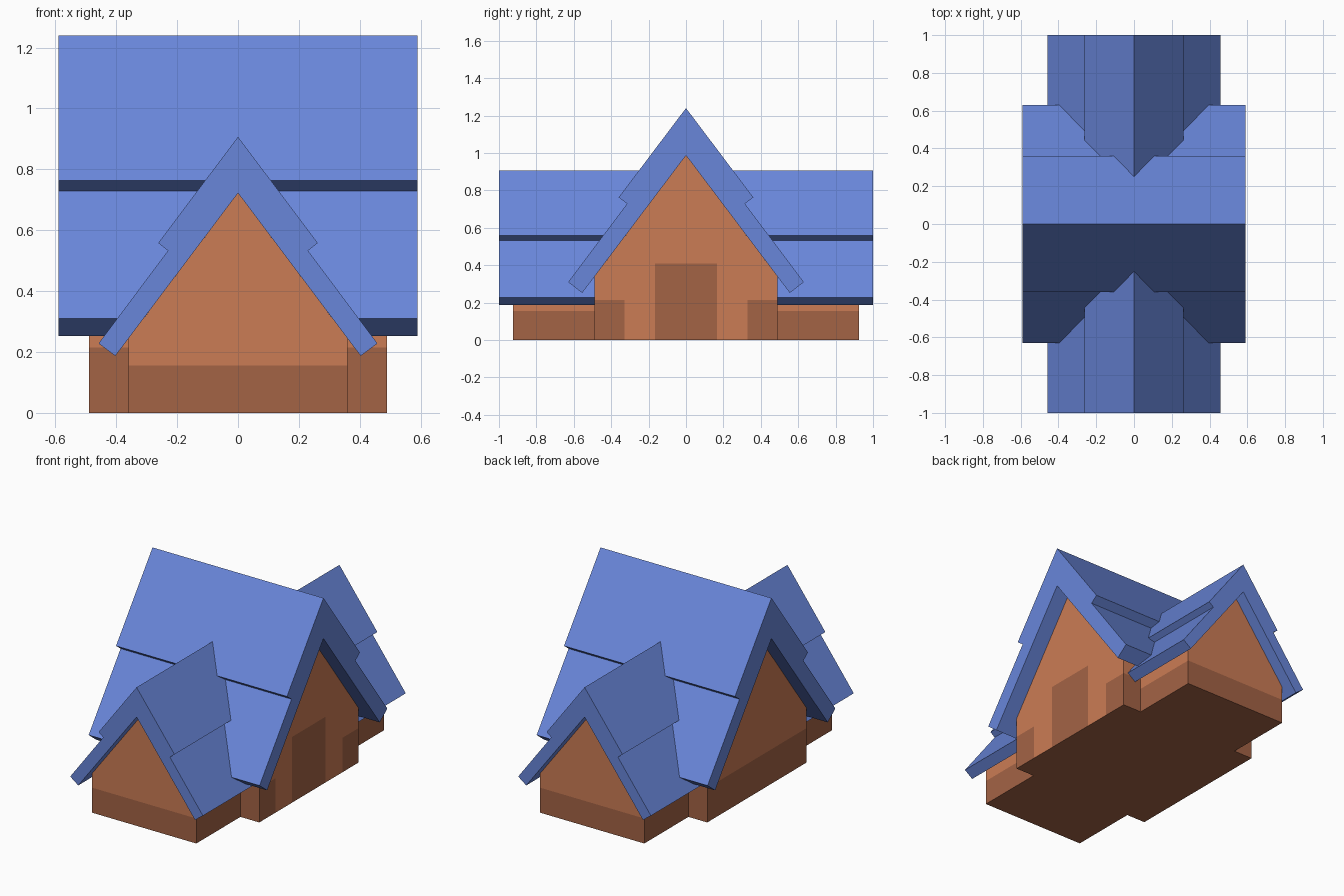
import bpy, bmesh
from mathutils import Vector

if "Cube" in bpy.data.objects:
    bpy.data.objects.remove(bpy.data.objects["Cube"])


def material(name, rgb):
    m = bpy.data.materials.new(name)
    m.diffuse_color = (*rgb, 1)
    m.use_nodes = True
    m.node_tree.nodes["Principled BSDF"].inputs["Base Color"].default_value = m.diffuse_color
    return m


ROOF = material("roof_blue", (0.14, 0.24, 0.70))
WALL = material("wall_orange", (0.60, 0.20, 0.09))
TRIM = material("wall_brown", (0.37, 0.125, 0.06))


def extrude(name, half, start, end, axis, mats, cuts=(), is_trim=None):
    """Mirror a half profile (apex points have 0 first) and sweep it along x or y."""
    bm = bmesh.new()
    outer, inner = half
    profile = ([(-a, z) for a, z in reversed(outer)] + [p for p in outer if p[0]]
               + inner + [(-a, z) for a, z in reversed(inner) if a])
    place = (lambda s, a, z: (s, a, z)) if axis == 'x' else (lambda s, a, z: (a, s, z))
    rings = [[bm.verts.new(place(s, a, z)) for a, z in profile] for s in (start, end)]
    n = len(profile)
    for ring in rings:
        bm.faces.new(ring)
    for i in range(n):
        j = (i + 1) % n
        bm.faces.new((rings[0][i], rings[0][j], rings[1][j], rings[1][i]))
    # colour borders are cut into the flat wall faces
    for co, no in cuts:
        bmesh.ops.bisect_plane(bm, geom=bm.verts[:] + bm.edges[:] + bm.faces[:],
                               plane_co=co, plane_no=no)
    bmesh.ops.recalc_face_normals(bm, faces=bm.faces[:])
    if is_trim:
        for f in bm.faces:
            f.material_index = int(is_trim(f.calc_center_median(), f.normal))
    me = bpy.data.meshes.new(name)
    bm.to_mesh(me)
    bm.free()
    for m in mats:
        me.materials.append(m)
    ob = bpy.data.objects.new(name, me)
    bpy.context.collection.objects.link(ob)
    return ob


def z_cut(z):
    return Vector((0, 0, z)), Vector((0, 0, 1))


def y_cut(y):
    return Vector((0, y, 0)), Vector((0, 1, 0))


# Stepped roofs: outer line down to the eave, then the inner line back up
extrude("main_roof", ([(0, 1.24), (0.36, 0.763), (0.315, 0.729), (0.63, 0.31)],
                      [(0.555, 0.252), (0, 0.987)]), -0.59, 0.59, 'x', [ROOF])
extrude("cross_roof", ([(0, 0.907), (0.262, 0.558), (0.23, 0.533), (0.458, 0.228)],
                       [(0.403, 0.187), (0, 0.722)]), -1, 1, 'y', [ROOF])


# Main house: brown base all round, with a doorway and corner panels on the right
def main_trim(c, n):
    if n.x > 0.9:
        y = abs(c.y)
        return (y > 0.33 and c.z < 0.215) or (y < 0.165 and c.z < 0.41)
    return c.z < 0.215


extrude("main_walls", ([(0, 0.987), (0.49, 0.338), (0.49, 0)], []), -0.49, 0.49, 'x',
        [WALL, TRIM],
        [z_cut(0.215), z_cut(0.41)] + [y_cut(y) for y in (-0.33, -0.165, 0.165, 0.33)],
        main_trim)

# Front and back wings with a lower brown base
for name, s in (("front_wing", -1), ("back_wing", 1)):
    extrude(name, ([(0, 0.722), (0.36, 0.244), (0.36, 0)], []), s * 0.49, s * 0.925, 'y',
            [WALL, TRIM], [z_cut(0.156)], lambda c, n: c.z < 0.156)
